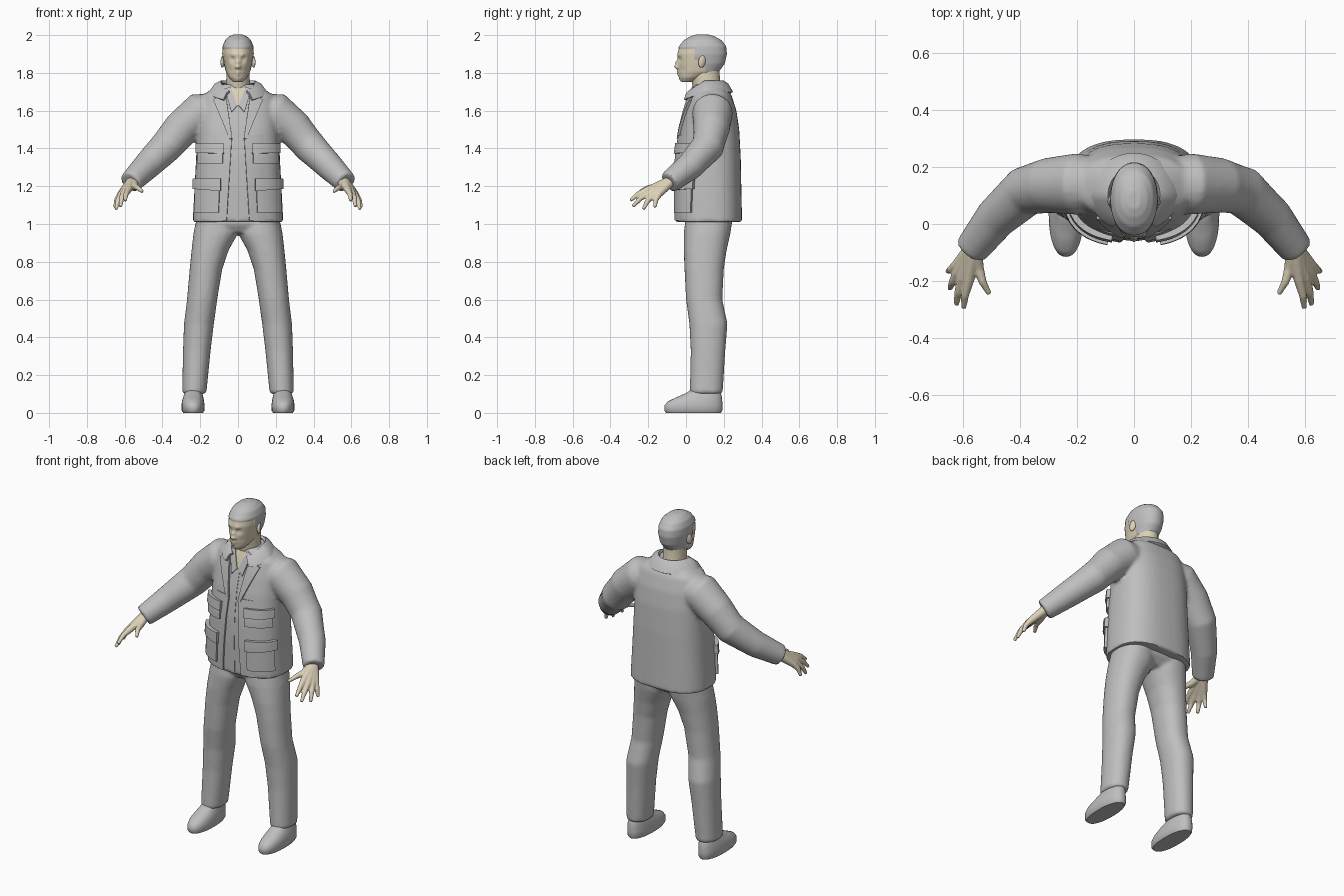
import bpy
import bmesh
from math import sin, cos, pi, radians, exp
from mathutils import Vector, Matrix
from mathutils.bvhtree import BVHTree

cube = bpy.data.objects.get("Cube")
if cube:
    bpy.data.objects.remove(cube)


def material(name, colour):
    mat = bpy.data.materials.new(name)
    mat.use_nodes = True
    mat.diffuse_color = (*colour, 1)
    shader = next(n for n in mat.node_tree.nodes if n.type == 'BSDF_PRINCIPLED')
    shader.inputs["Base Color"].default_value = (*colour, 1)
    shader.inputs["Roughness"].default_value = 0.8
    return mat


GREY = material("cloth grey", (0.52, 0.52, 0.52))
SKIN = material("skin beige", (0.72, 0.64, 0.48))


def make_object(name, bm):
    bmesh.ops.recalc_face_normals(bm, faces=bm.faces)
    return raw_object(name, bm)


def raw_object(name, bm):
    mesh = bpy.data.meshes.new(name)
    bm.to_mesh(mesh)
    bm.free()
    ob = bpy.data.objects.new(name, mesh)
    bpy.context.collection.objects.link(ob)
    return ob


def bake(ob):
    """Replace the mesh by the result of its modifiers."""
    bpy.context.view_layer.update()
    graph = bpy.context.evaluated_depsgraph_get()
    mesh = bpy.data.meshes.new_from_object(ob.evaluated_get(graph))
    ob.modifiers.clear()
    ob.data = mesh
    return ob


def finish(ob, mats, angle=40, rule=None):
    ob.data.materials.clear()
    for mat in mats:
        ob.data.materials.append(mat)
    for poly in ob.data.polygons:
        poly.material_index = rule(poly.center) if rule else 0
    ob.data.shade_smooth()
    ob.data.set_sharp_from_angle(angle=radians(angle))
    return ob


def fuse(ob, voxel, passes):
    """Melt overlapping closed forms into one soft skin."""
    mod = ob.modifiers.new("fuse", 'REMESH')
    mod.mode = 'VOXEL'
    mod.voxel_size = voxel
    soft = ob.modifiers.new("soften", 'SMOOTH')
    soft.factor = 0.5
    soft.iterations = passes
    return bake(ob)


def skin_rings(bm, rings):
    loops = [[bm.verts.new(p) for p in ring] for ring in rings]
    count = len(loops[0])
    for low, high in zip(loops, loops[1:]):
        for i in range(count):
            j = (i + 1) % count
            bm.faces.new((low[i], low[j], high[j], high[i]))
    bm.faces.new(loops[0][::-1])
    bm.faces.new(loops[-1])


def stack(bm, sections, side=1, power=2.0, count=40):
    """Level rounded sections: z, x from, x to, y front, y back."""
    def squash(v):
        return (1 if v > 0 else -1) * abs(v) ** (2 / power)
    rings = []
    for z, x0, x1, y0, y1 in sections:
        ring = []
        for i in range(count):
            t = 2 * pi * i / count
            x = (x0 + x1) / 2 + (x1 - x0) / 2 * squash(cos(t))
            y = (y0 + y1) / 2 + (y1 - y0) / 2 * squash(sin(t))
            ring.append((x * side, y, z))
        rings.append(ring)
    skin_rings(bm, rings)


def tube(bm, points, radii, side=1, count=20):
    """Round tube through points, with a radius at each."""
    pts = [Vector((x * side, y, z)) for x, y, z in points]
    rings = []
    for k, p in enumerate(pts):
        way = pts[min(k + 1, len(pts) - 1)] - pts[max(k - 1, 0)]
        turn = way.to_track_quat('Z', 'Y')
        rings.append([p + turn @ Vector((cos(2 * pi * i / count), sin(2 * pi * i / count), 0)) * radii[k]
                      for i in range(count)])
    skin_rings(bm, rings)


# Jacket body and sleeves
bm = bmesh.new()
body = [(1.01, .24, -.055, .297), (1.2, .23, -.058, .293), (1.35, .222, -.052, .29),
        (1.5, .215, -.03, .282), (1.6, .208, -.005, .267), (1.68, .19, .02, .242),
        (1.72, .13, .035, .215), (1.74, .09, .045, .195)]
stack(bm, [(z, -w, w, f, b) for z, w, f, b in body], power=2.6)
sleeve = [(.1, .14, 1.6), (.2, .14, 1.59), (.3, .135, 1.505), (.38, .115, 1.41), (.485, .02, 1.305), (.57, -.09, 1.22)]
for s in (-1, 1):
    tube(bm, sleeve, (.09, .108, .097, .088, .074, .06), s)
jacket = finish(fuse(make_object("jacket", bm), .011, 5), [GREY])
bm = bmesh.new()
bm.from_mesh(jacket.data)
surface = BVHTree.FromBMesh(bm)
bm.free()


# Cloth plates laid on the jacket front
def panel(name, corners, lift, lift_out=None, mat=GREY, mirror=True, n=10):
    a, b, c, d = [Vector(p) for p in corners]
    lift_out = lift if lift_out is None else lift_out
    bm = bmesh.new()
    grid = []
    for i in range(n + 1):
        u = i / n
        column = []
        for j in range(n + 1):
            x, z = a.lerp(b, u).lerp(d.lerp(c, u), j / n)
            hit, normal, _, _ = surface.ray_cast(Vector((x, -1, z)), Vector((0, 1, 0)))
            if hit is None:
                hit, normal, _, _ = surface.find_nearest(Vector((x, 0, z)))
            column.append(bm.verts.new(hit + normal * (lift + (lift_out - lift) * u)))
        grid.append(column)
    for i in range(n):
        for j in range(n):
            bm.faces.new((grid[i][j], grid[i][j + 1], grid[i + 1][j + 1], grid[i + 1][j]))
    ob = raw_object(name, bm)
    thick = ob.modifiers.new("thickness", 'SOLIDIFY')
    thick.thickness = lift + .008
    thick.offset = -1
    if mirror:
        ob.modifiers.new("both sides", 'MIRROR').use_mirror_merge = False
    return finish(bake(ob), [mat], 35)


panel("jacket_front_edge", [(.032, 1.47), (.17, 1.47), (.18, 1.02), (.06, 1.02)], .009, -.003)
panel("lapel", [(.066, 1.695), (.128, 1.655), (.045, 1.45), (.03, 1.45)], .013)
panel("open_throat", [(-.055, 1.72), (.055, 1.72), (.004, 1.625), (-.004, 1.625)], .003, mat=SKIN, mirror=False)
panel("shirt_collar", [(.04, 1.725), (.068, 1.71), (.035, 1.59), (.004, 1.625)], .008)
panel("shirt_placket", [(-.012, 1.62), (.012, 1.62), (.018, 1.03), (-.012, 1.03)], .003, mirror=False)
panel("upper_pocket", [(.08, 1.42), (.2, 1.42), (.205, 1.32), (.08, 1.32)], .013)
panel("upper_pocket_flap", [(.075, 1.425), (.205, 1.425), (.207, 1.375), (.075, 1.37)], .021)
panel("lower_pocket", [(.095, 1.235), (.214, 1.235), (.22, 1.06), (.1, 1.06)], .015)
panel("lower_pocket_flap", [(.09, 1.24), (.218, 1.24), (.22, 1.185), (.09, 1.175)], .023)

# Turned-down jacket collar
bm = bmesh.new()
rows = []
for i in range(41):
    t = radians(-150 + 300 * i / 40)
    front = max(0, -cos(t))
    inner = (.088 * sin(t), .1 + .095 * cos(t), 1.752 - .06 * front)
    depth = .142 if cos(t) > 0 else .12
    outer = (.148 * sin(t), .1 + depth * cos(t), 1.695 - .045 * front)
    middle = (.118 * sin(t), .1 + (.095 + depth) / 2 * cos(t), 1.737 - .055 * front)
    rows.append([bm.verts.new(p) for p in (inner, middle, outer)])
for p, q in zip(rows, rows[1:]):
    for k in range(2):
        bm.faces.new((p[k], p[k + 1], q[k + 1], q[k]))
collar = make_object("jacket_collar", bm)
thick = collar.modifiers.new("thickness", 'SOLIDIFY')
thick.thickness = .016
thick.offset = 0
finish(bake(collar), [GREY])

# Trousers
bm = bmesh.new()
stack(bm, [(.955, -.15, .15, .02, .2), (1.0, -.222, .222, -.008, .24), (1.06, -.21, .21, 0, .25)], power=2.4)
leg = [(1.05, .01, .215, 0, .25), (.95, .0, .236, -.012, .235), (.86, .05, .246, -.012, .215),
       (.76, .084, .256, -.008, .2), (.6, .11, .27, 0, .192), (.47, .128, .286, .018, .22),
       (.33, .145, .291, .025, .208), (.1, .168, .296, .02, .194)]
for s in (-1, 1):
    stack(bm, leg, s, power=2.2)
finish(fuse(make_object("trousers", bm), .011, 4), [GREY])

# Shoes
shoe = [(0, .185, .29, -.105, .185), (.012, .178, .298, -.115, .192), (.04, .177, .299, -.114, .193),
        (.062, .18, .297, -.095, .192), (.085, .184, .29, -.045, .19), (.105, .19, .283, .0, .185),
        (.13, .195, .275, .04, .17)]
for s, label in ((1, "left"), (-1, "right")):
    bm = bmesh.new()
    stack(bm, shoe, s, power=2.3)
    finish(make_object(label + "_shoe", bm), [GREY], 50)

# Hands: every finger runs from the wrist over its knuckle to the tip
wrist = (.56, -.075, 1.23)
fingers = [((.58, -.2, 1.182), (.597, -.295, 1.125)), ((.602, -.19, 1.168), (.622, -.282, 1.093)),
           ((.617, -.17, 1.157), (.646, -.227, 1.078)), ((.622, -.145, 1.157), (.653, -.166, 1.088)),
           ((.545, -.155, 1.198), (.507, -.245, 1.172))]
for s, label in ((1, "left"), (-1, "right")):
    bm = bmesh.new()
    for knuckle, tip in fingers:
        bend = (Vector(knuckle) + Vector(tip)) / 2 + Vector((.004, -.004, .006))
        tube(bm, [wrist, knuckle, bend, tip], (.028, .019, .014, .009), s, 12)
    finish(fuse(make_object(label + "_hand", bm), .005, 2), [SKIN], 60)

# Neck
bm = bmesh.new()
stack(bm, [(1.66, -.07, .07, .055, .2), (1.72, -.064, .064, .035, .18), (1.82, -.06, .06, .025, .178)])
finish(make_object("neck", bm), [SKIN])

# Head
bm = bmesh.new()
skull = [(1.752, .026, -.024, .04), (1.775, .048, -.034, .09), (1.805, .064, -.04, .17), (1.85, .074, -.043, .203),
         (1.9, .081, -.046, .214), (1.94, .079, -.035, .21), (1.972, .066, -.008, .185),
         (1.991, .045, .025, .15), (2.001, .022, .055, .115)]
stack(bm, [(z, -w, w, f, b) for z, w, f, b in skull], power=2.15)
head = fuse(make_object("head", bm), .005, 4)


def is_hair(p):
    return int(p.z > 1.93 or (p.y > .045 and p.z > 1.875) or (p.y > .1 and p.z > 1.785))


# Facial forms: place, reach, push along y
features = [((.03, -.036, 1.873), .015, .011), ((.03, -.032, 1.872), .008, -.005),
            ((.026, -.042, 1.893), .013, -.005), ((0, -.043, 1.833), .013, -.021),
            ((0, -.043, 1.856), .011, -.013), ((.012, -.042, 1.829), .008, -.006),
            ((0, -.04, 1.804), .012, -.007), ((0, -.04, 1.79), .011, -.006),
            ((0, -.034, 1.765), .016, -.006), ((.045, -.02, 1.815), .016, .004)]
for v in head.data.vertices:
    start = v.co.copy()
    hair = is_hair(start)
    for (x, y, z), reach, push in features:
        for s in ((-1, 1) if x else (1,)):
            gap = (start - Vector((x * s, y, z))).length
            v.co.y += push * exp(-(gap / reach) ** 2)
    if hair:
        v.co += v.normal * .003
finish(head, [SKIN, GREY], 60, is_hair)

# Ears
for s, label in ((1, "left"), (-1, "right")):
    bm = bmesh.new()
    place = (Matrix.Translation((s * .081, .085, 1.86)) @ Matrix.Rotation(s * .35, 4, 'Z')
             @ Matrix.Rotation(-.2, 4, 'X') @ Matrix.Diagonal((.01, .02, .033, 1)))
    bmesh.ops.create_uvsphere(bm, u_segments=16, v_segments=10, radius=1, matrix=place)
    finish(make_object(label + "_ear", bm), [SKIN], 60)
